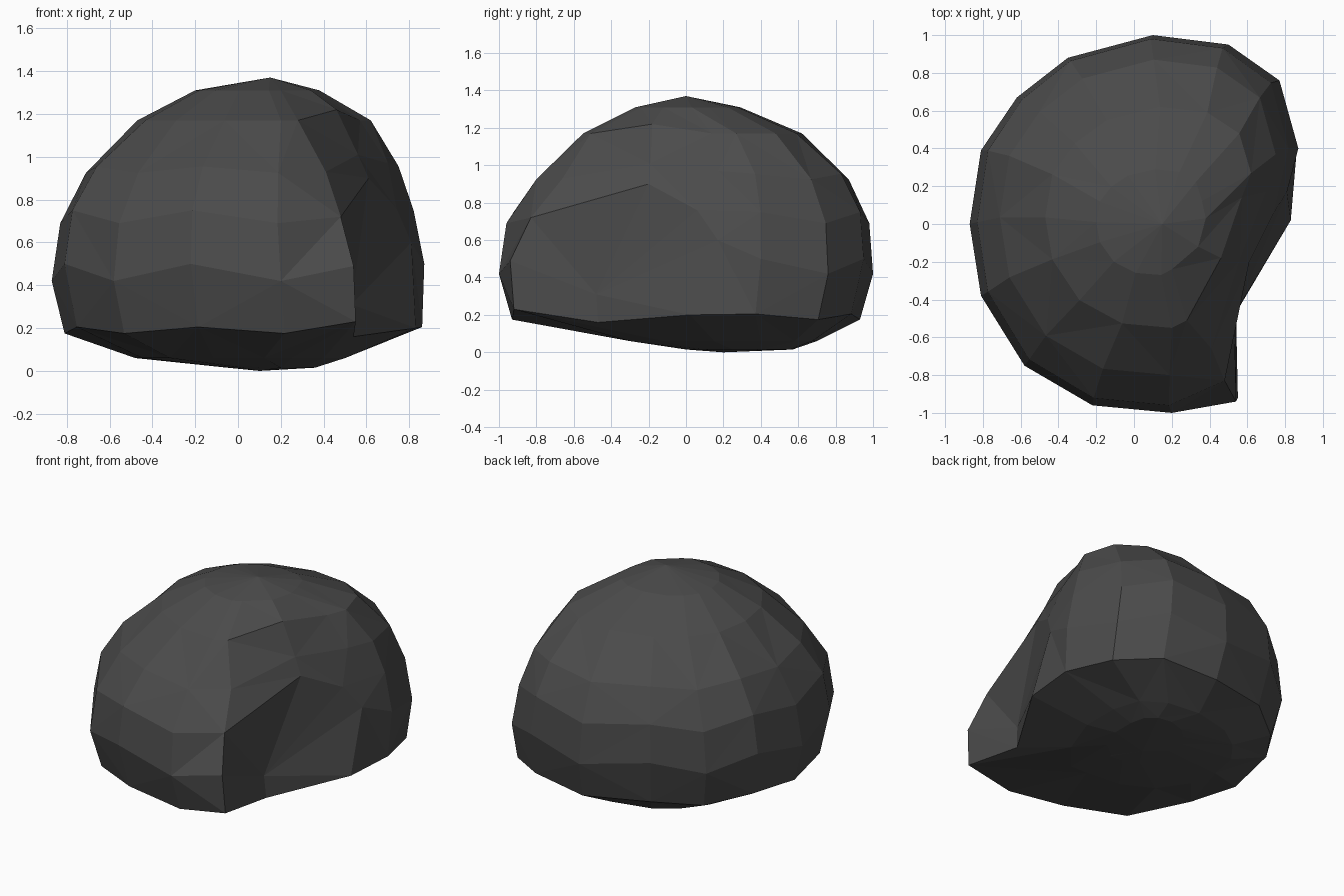
import bpy, bmesh

if "Cube" in bpy.data.objects:
    bpy.data.objects.remove(bpy.data.objects["Cube"])

# Plan outline of the boulder, counter-clockwise from the right side.
# The last two points are the front-right corner and the recess beside it.
OUTLINE = [(.85, .03), (.87, .4), (.77, .76), (.5, .95), (.1, 1), (-.35, .88),
           (-.62, .67), (-.81, .39), (-.87, 0), (-.81, -.38), (-.58, -.75),
           (-.22, -.96), (.2, -1), (.54, -.93), (.5, -.48)]
N = len(OUTLINE)

# Levels: z, (xmin, xmax, ymin, ymax), right / corner / recess points, z chip
LEVELS = [
    (.015, (-.05, .36, .0, .57), ((.36, .25), (.2, .02), (.3, .1)), 0),
    (.06, (-.48, .5, -.3, .7), ((.5, .15), (.25, -.3), (.4, -.12)), 0),
    (.19, (-.81, .86, -.93, .93),
     ((.83, .02, .2), (.55, -.92, .23), (.54, -.47, .16)), .03),
    (.46, (-.87, .87, -1, 1),
     ((.81, .17, .6), (.54, -.94, .49), (.53, -.48, .31)), .08),
    (.72, (-.83, .82, -.96, .98),
     ((.74, .06, .76), (.48, -.83, .72), (.61, -.2, .9)), .06),
    (.94, (-.71, .75, -.8, .87),
     ((.7, .17, .97), (.41, -.66, .93), (.56, -.19, 1.01)), .03),
    (1.17, (-.47, .62, -.55, .62),
     ((.57, .14), (.28, -.51), (.46, -.18, 1.22)), 0),
    (1.31, (-.2, .36, -.27, .29), ((.38, .03), (.2, -.24), (.34, -.12)), 0),
]

bm = bmesh.new()


def ring(z, box, special, chip):
    x0, x1, y0, y1 = box
    # alternate heights slightly so the facets look chipped
    pts = [(x0 + (x + .87) / 1.74 * (x1 - x0), y0 + (y + 1) / 2 * (y1 - y0),
            z + chip * (i % 2 - .5)) for i, (x, y) in enumerate(OUTLINE)]
    pts[0], pts[-2], pts[-1] = [(*p, z)[:3] for p in special]
    return [bm.verts.new(p) for p in pts]


# Faceted wall between neighbouring levels
rings = [ring(*lv) for lv in LEVELS]
for k, (a, b) in enumerate(zip(rings, rings[1:])):
    for i in range(N):
        j = (i + 1) % N
        if (i + k) % 2 and i != N - 2:
            bm.faces.new((a[i], a[j], b[j]))
            bm.faces.new((a[i], b[j], b[i]))
        else:
            bm.faces.new((a[i], a[j], b[i]))
            bm.faces.new((a[j], b[j], b[i]))

# Crown and underside
for loop, tip in ((rings[-1], (.15, 0, 1.37)), (rings[0], (.1, .2, 0))):
    v = bm.verts.new(tip)
    for i in range(N):
        bm.faces.new((loop[i], loop[(i + 1) % N], v))
bmesh.ops.recalc_face_normals(bm, faces=bm.faces)

mesh = bpy.data.meshes.new("boulder")
bm.to_mesh(mesh)
bm.free()
rock = bpy.data.objects.new("boulder", mesh)
bpy.context.collection.objects.link(rock)

# Dark stone
mat = bpy.data.materials.new("dark_stone")
mat.diffuse_color = (.07, .07, .07, 1)
mat.use_nodes = True
mat.node_tree.nodes["Principled BSDF"].inputs["Base Color"].default_value = mat.diffuse_color
mesh.materials.append(mat)
